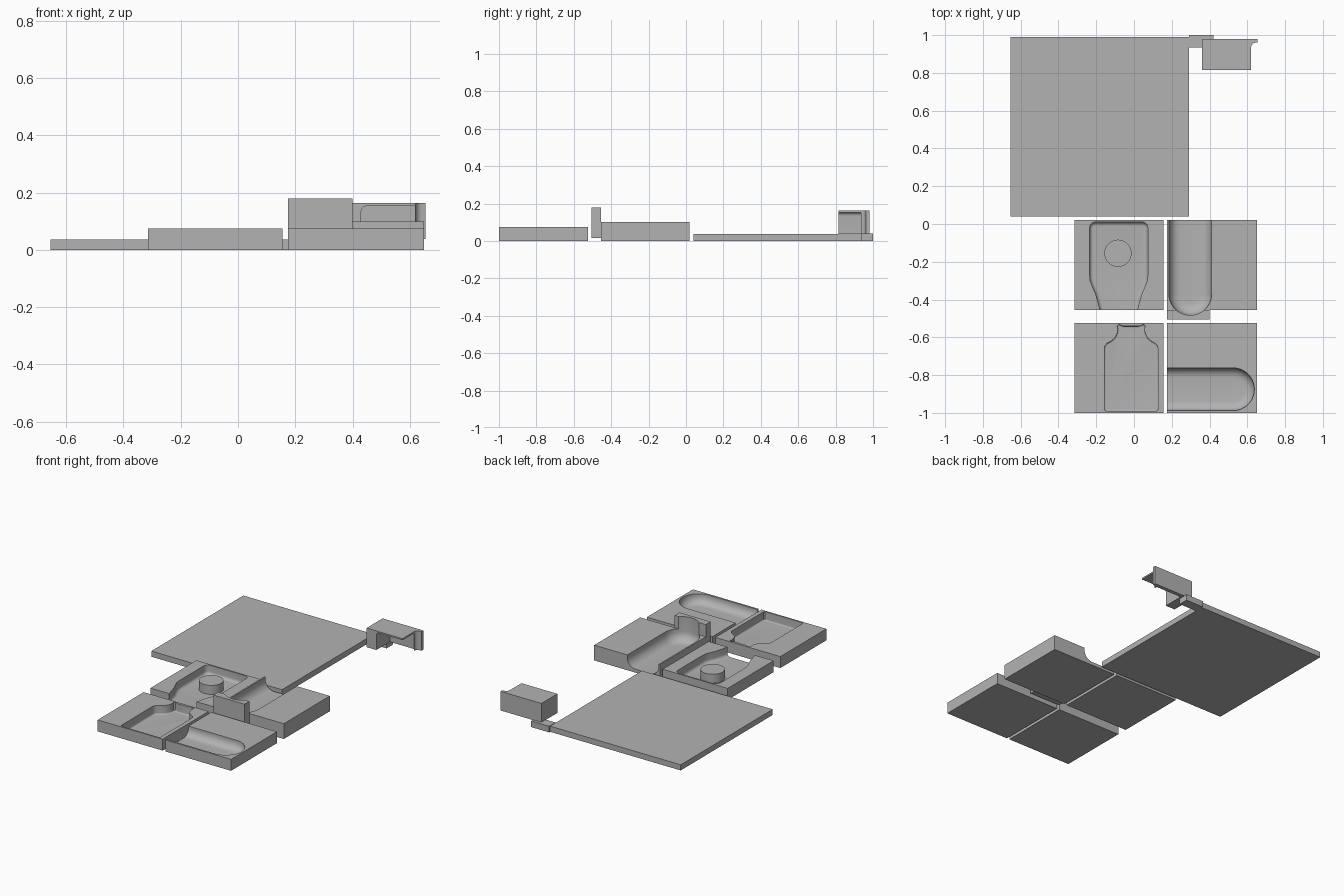
import bpy, bmesh, math
from mathutils import Vector

if "Cube" in bpy.data.objects:
    bpy.data.objects.remove(bpy.data.objects["Cube"])

grey = bpy.data.materials.new("plain grey")
grey.diffuse_color = (0.45, 0.45, 0.45, 1)
grey.use_nodes = True
grey.node_tree.nodes["Principled BSDF"].inputs["Base Color"].default_value = grey.diffuse_color


def finish(bm, name):
    bmesh.ops.recalc_face_normals(bm, faces=bm.faces)
    me = bpy.data.meshes.new(name)
    bm.to_mesh(me)
    bm.free()
    ob = bpy.data.objects.new(name, me)
    bpy.context.collection.objects.link(ob)
    me.materials.append(grey)
    return ob


def loft(name, rings):
    """Closed solid through equal-length rings of points."""
    bm = bmesh.new()
    vs = [[bm.verts.new(p) for p in r] for r in rings]
    n = len(vs[0])
    for a, b in zip(vs, vs[1:]):
        for i in range(n):
            j = (i + 1) % n
            bm.faces.new((a[i], a[j], b[j], b[i]))
    bm.faces.new(vs[0][::-1])
    bm.faces.new(vs[-1])
    return finish(bm, name)


def box(name, x0, x1, y0, y1, z0, z1):
    pts = [(x0, y0), (x1, y0), (x1, y1), (x0, y1)]
    return loft(name, [[(x, y, z) for x, y in pts] for z in (z0, z1)])


def inset(pts, d):
    """Offset a counter-clockwise outline inwards by d."""
    out = []
    for i, p in enumerate(pts):
        p = Vector(p)
        e1 = (p - Vector(pts[i - 1])).normalized()
        e2 = (Vector(pts[(i + 1) % len(pts)]) - p).normalized()
        n1, n2 = Vector((-e1.y, e1.x)), Vector((-e2.y, e2.x))
        out.append(p + (n1 + n2) * d / (1 + n1.dot(n2)))
    return out


def cavity(outline, floor, top, fillet):
    """Cutter with a rounded bottom edge."""
    rings = []
    for k in range(7):
        a = math.pi / 2 * k / 6
        ring = inset(outline, fillet * (1 - math.sin(a)))
        rings.append([(p.x, p.y, floor + fillet * (1 - math.cos(a))) for p in ring])
    rings.append([(x, y, top) for x, y in outline])
    return loft("cavity_cutter", rings)


def cut(ob, cutter):
    m = ob.modifiers.new("cut", 'BOOLEAN')
    m.operation, m.solver, m.object = 'DIFFERENCE', 'EXACT', cutter
    bpy.context.view_layer.objects.active = ob
    bpy.ops.object.modifier_apply(modifier=m.name)


def drop(cutter):
    bpy.data.objects.remove(cutter, do_unlink=True)


def smooth(ob):
    bpy.ops.object.select_all(action='DESELECT')
    ob.select_set(True)
    bpy.context.view_layer.objects.active = ob
    bpy.ops.object.shade_smooth_by_angle(angle=math.radians(30))


def mirrored(right, cx):
    """Right side of an outline (bottom to top) completed by its mirror image."""
    return [(cx + w, y) for w, y in right] + [(cx - w, y) for w, y in right[::-1]]


def arc(cx, cy, r, a0, a1, n=16):
    return [(cx + r * math.cos(math.radians(a0 + (a1 - a0) * i / n)),
             cy + r * math.sin(math.radians(a0 + (a1 - a0) * i / n))) for i in range(n + 1)]


# flat base plate and its tab
box("base_plate", -0.655, 0.29, 0.04, 0.99, 0, 0.037)
box("plate_tab", 0.29, 0.42, 0.935, 1.0, 0, 0.04)

# open clip: solid side and roof (rounded inner corner), plus rear wall
prof = [(0.36, 0.038), (0.43, 0.038)] + arc(0.45, 0.133, 0.02, 180, 90, 6) \
    + [(0.62, 0.153), (0.62, 0.163), (0.36, 0.163)]
clip = loft("clip_side_and_roof", [[(x, y, z) for x, z in prof] for y in (0.815, 0.96)])
smooth(clip)
wall = [(0.36, 0.955), (0.62, 0.955), (0.62, 0.935)] + arc(0.645, 0.935, 0.025, 180, 90, 6) \
    + [(0.655, 0.962), (0.655, 0.98), (0.36, 0.98)]
smooth(loft("clip_rear_wall", [[(x, y, z) for x, y in wall] for z in (0.038, 0.163)]))

# rear left mould: tapered pocket open at the front, with a round post
mould = box("tapered_mould", -0.315, 0.155, -0.455, 0.02, 0, 0.075)
side = [(0.098, -0.52), (0.098, -0.46), (0.108, -0.42), (0.122, -0.37), (0.14, -0.33),
        (0.151, -0.30), (0.154, -0.27)] + arc(0.124, -0.02, 0.03, 0, 80, 5)
cutter = cavity(mirrored(side, -0.081), 0.014, 0.12, 0.02)
cut(mould, cutter)
drop(cutter)
smooth(mould)
smooth(loft("mould_post", [[(x, y, z) for x, y in arc(-0.085, -0.155, 0.072, 0, 350, 35)]
                           for z in (0.01, 0.073)]))

# front left mould: pocket with shoulders and a flared neck
mould = box("necked_mould", -0.315, 0.155, -1.0, -0.525, 0, 0.075)
side = [(0.136, -0.99), (0.142, -0.982), (0.142, -0.66), (0.139, -0.645), (0.128, -0.632),
        (0.108, -0.622), (0.088, -0.605), (0.074, -0.58), (0.07, -0.558), (0.074, -0.54),
        (0.066, -0.532), (0.04, -0.541)]
cutter = cavity(mirrored(side, -0.015), 0.018, 0.12, 0.008)
cut(mould, cutter)
drop(cutter)
smooth(mould)

# rear right mould: long trough running into an upright end block
mould = box("trough_mould", 0.175, 0.65, -0.455, 0.02, 0, 0.10)
block = box("trough_end_block", 0.175, 0.40, -0.505, -0.455, 0.015, 0.18)
cutter = cavity([(0.411, 0.12), (0.185, 0.12)] + arc(0.298, -0.37, 0.113, 180, 360, 28),
                0.022, 0.25, 0.06)
for ob in (mould, block):
    cut(ob, cutter)
    smooth(ob)
drop(cutter)

# front right mould: sideways trough with a round end
mould = box("round_end_mould", 0.175, 0.65, -1.0, -0.525, 0, 0.075)
cutter = cavity([(0.08, -0.762), (0.08, -0.988)] + arc(0.524, -0.875, 0.113, -90, 90, 28),
                0.015, 0.12, 0.05)
cut(mould, cutter)
drop(cutter)
smooth(mould)
